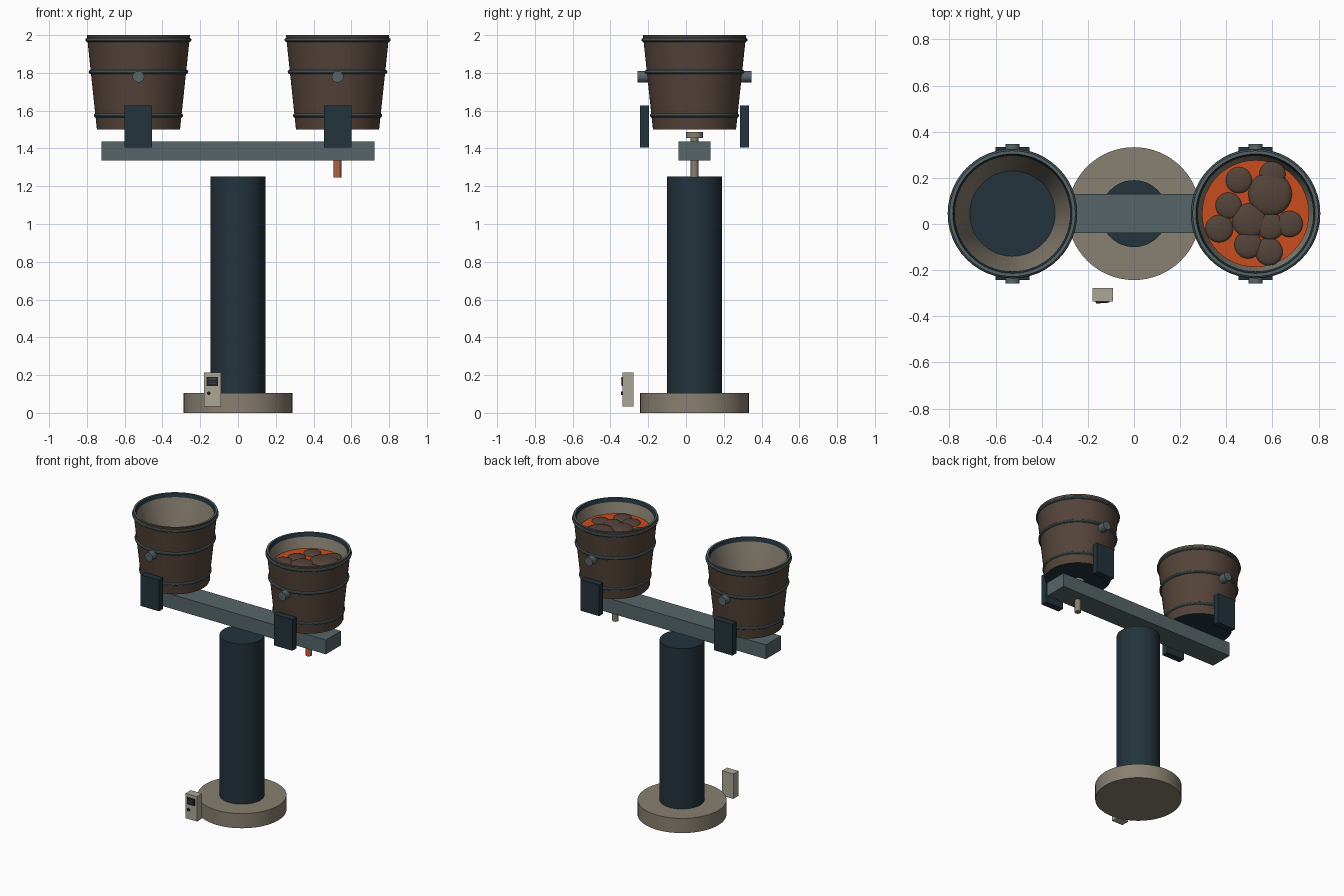
import bpy, bmesh, math
from mathutils import Matrix

cube = bpy.data.objects.get("Cube")
if cube:
    bpy.data.objects.remove(cube, do_unlink=True)


def material(name, rgb):
    m = bpy.data.materials.new(name)
    m.use_nodes = True
    color = (*rgb, 1)
    m.diffuse_color = color
    m.node_tree.nodes["Principled BSDF"].inputs["Base Color"].default_value = color
    return m


NAVY = material("dark navy metal", (0.017, 0.033, 0.045))
STEEL = material("grey steel", (0.095, 0.13, 0.14))
BROWN = material("brown shell", (0.09, 0.058, 0.042))
TAUPE = material("taupe stone", (0.25, 0.215, 0.165))
CREAM = material("cream casing", (0.41, 0.39, 0.31))
ORANGE = material("molten orange", (0.6, 0.075, 0.014))
SCREEN = material("dark screen", (0.012, 0.016, 0.02))

AXIS_Y = 0.045    # depth of the main axis
BUCKET_X = 0.527


def finish(name, bm, mats):
    bmesh.ops.recalc_face_normals(bm, faces=bm.faces)
    mesh = bpy.data.meshes.new(name)
    bm.to_mesh(mesh)
    bm.free()
    for m in mats:
        mesh.materials.append(m)
    ob = bpy.data.objects.new(name, mesh)
    bpy.context.collection.objects.link(ob)
    bpy.ops.object.select_all(action="DESELECT")
    ob.select_set(True)
    bpy.context.view_layer.objects.active = ob
    bpy.ops.object.shade_smooth_by_angle(angle=math.radians(35))
    return ob


def box(name, x, y, z, mat):
    """Box from (min, max) ranges."""
    bm = bmesh.new()
    bmesh.ops.create_cube(bm, size=1)
    for v in bm.verts:
        for i, (lo, hi) in enumerate((x, y, z)):
            v.co[i] = lo if v.co[i] < 0 else hi
    return finish(name, bm, [mat])


def cylinder(name, center, r, depth, mat, segs=48, along_y=False):
    bm = bmesh.new()
    turn = Matrix.Rotation(math.pi / 2, 4, "X") if along_y else Matrix()
    bmesh.ops.create_cone(bm, cap_ends=True, segments=segs, radius1=r, radius2=r,
                          depth=depth, matrix=Matrix.Translation(center) @ turn)
    return finish(name, bm, [mat])


def lathe(name, x, profile, mats, bands, closed=False, segs=48):
    """Spin an (r, z) profile; bands gives a material slot per profile segment."""
    bm = bmesh.new()
    rings = []
    for r, z in profile:
        if r == 0:
            rings.append([bm.verts.new((x, AXIS_Y, z))] * segs)
        else:
            rings.append([bm.verts.new((x + r * math.cos(a), AXIS_Y + r * math.sin(a), z))
                          for a in (math.tau * i / segs for i in range(segs))])
    pairs = list(zip(rings, rings[1:]))
    if closed:
        pairs.append((rings[-1], rings[0]))
    for k, (lo, hi) in enumerate(pairs):
        for i in range(segs):
            j = (i + 1) % segs
            corners = list(dict.fromkeys((lo[i], lo[j], hi[j], hi[i])))
            bm.faces.new(corners).material_index = bands[k]
    return finish(name, bm, mats)


def hoop(name, x, z, r, minor=0.011):
    section = [(r + minor * math.cos(a), z + minor * math.sin(a))
               for a in (math.tau * i / 10 for i in range(10))]
    return lathe(name, x, section, [STEEL], [0] * 10, closed=True)


# Pedestal and beam
cylinder("base_plate", (0, AXIS_Y, 0.0525), 0.288, 0.105, TAUPE, 64)
cylinder("column", (0, AXIS_Y, 0.678), 0.145, 1.146, NAVY)
box("cross_beam", (-0.723, 0.723), (-0.04, 0.13), (1.335, 1.437), STEEL)

# Buckets with hoops, pivots and side brackets
for side, x in (("right", -BUCKET_X), ("left", BUCKET_X)):
    lathe(side + "_bucket", x,
          [(0, 1.5), (0.22, 1.5), (0.273, 2), (0.259, 2), (0.25, 1.975), (0.185, 1.54), (0, 1.54)],
          [NAVY, BROWN, STEEL, TAUPE], [0, 1, 2, 0, 3, 0], segs=64)
    for label, z, r in (("lower", 1.575, 0.225), ("middle", 1.805, 0.253), ("upper", 1.975, 0.27)):
        hoop(f"{side}_{label}_hoop", x, z, r)
    for end, s in (("front", -1), ("back", 1)):
        cylinder(f"{side}_{end}_pivot", (x, AXIS_Y + s * 0.265, 1.78), 0.031, 0.075,
                 STEEL, 24, along_y=True)
        ys = sorted((AXIS_Y + s * 0.242, AXIS_Y + s * 0.288))
        box(f"{side}_{end}_bracket", (x - 0.073, x + 0.073), ys, (1.405, 1.628), NAVY)

# Molten fill and floating crust
cylinder("molten_fill", (BUCKET_X, AXIS_Y, 1.89), 0.232, 0.02, ORANGE)
crust = [(0.455, 0.19, 0.057), (0.6, 0.215, 0.057), (0.59, 0.13, 0.095), (0.41, 0.08, 0.057),
         (0.37, -0.02, 0.06), (0.5, 0.015, 0.075), (0.675, 0, 0.057), (0.495, -0.09, 0.06),
         (0.585, -0.12, 0.06), (0.59, -0.01, 0.06)]
for i, (x, y, r) in enumerate(crust):
    bm = bmesh.new()
    bmesh.ops.create_uvsphere(bm, u_segments=20, v_segments=10, radius=r,
                              matrix=Matrix.Translation((x, y, 1.9)) @ Matrix.Diagonal((1, 1, 0.25, 1)))
    finish(f"crust_lump_{i + 1}", bm, [BROWN])

# Drain pipe under the full bucket, with molten streaks down its front
cylinder("drain_flange", (BUCKET_X, AXIS_Y, 1.471), 0.045, 0.03, TAUPE, 24)
pipe = cylinder("drain_pipe", (BUCKET_X, AXIS_Y, 1.351), 0.021, 0.212, TAUPE, 16)
pipe.data.materials.append(ORANGE)
for face in pipe.data.polygons:
    n = face.normal
    if n.y < -0.3 and abs(n.z) < 0.1 and int((math.atan2(n.y, n.x) + math.pi) * 8 / math.pi) % 2:
        face.material_index = 1

# Control box with screen, readout lines and button
box("control_box", (-0.18, -0.09), (-0.335, -0.277), (0.035, 0.213), CREAM)
box("control_screen", (-0.166, -0.106), (-0.341, -0.334), (0.142, 0.19), SCREEN)
for i in range(3):
    z = 0.155 + i * 0.011
    box(f"readout_line_{i + 1}", (-0.157, -0.115), (-0.343, -0.34), (z, z + 0.004), STEEL)
cylinder("control_button", (-0.155, -0.339, 0.104), 0.009, 0.012, SCREEN, 16, along_y=True)
